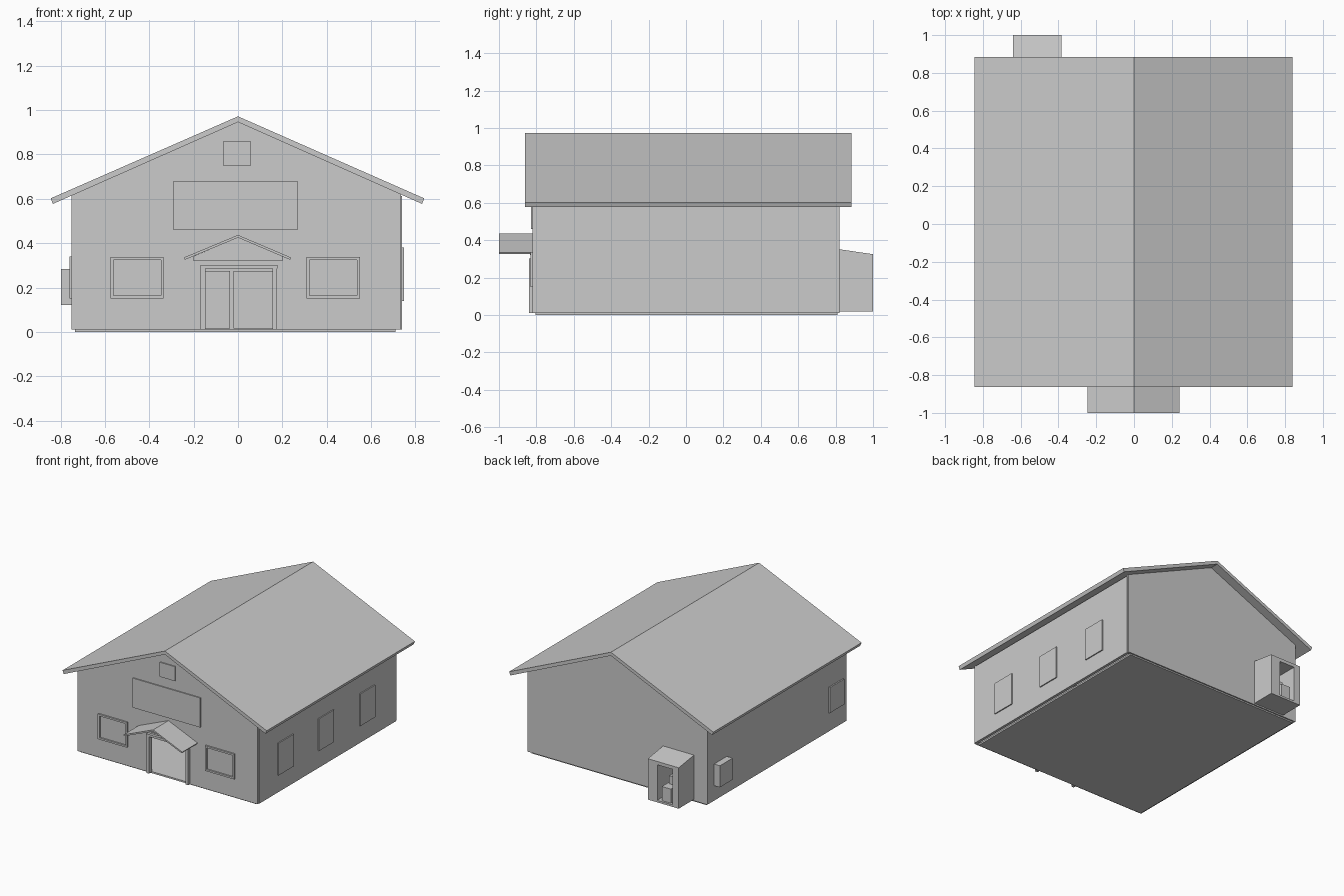
import bpy, bmesh

cube = bpy.data.objects.get("Cube")
if cube:
    bpy.data.objects.remove(cube, do_unlink=True)

grey = bpy.data.materials.new("plain_grey")
grey.use_nodes = True
COLOUR = (0.6, 0.6, 0.6, 1)
grey.diffuse_color = COLOUR
grey.node_tree.nodes["Principled BSDF"].inputs["Base Color"].default_value = COLOUR


def prism(name, outline, lo, hi, axis="y"):
    """Extrude an outline along y (outline in x, z) or x (outline in y, z)."""
    bm = bmesh.new()
    place = (lambda p: (p[0], lo, p[1])) if axis == "y" else (lambda p: (lo, p[0], p[1]))
    face = bm.faces.new([bm.verts.new(place(p)) for p in outline])
    grown = bmesh.ops.extrude_face_region(bm, geom=[face], use_keep_orig=True)
    verts = [v for v in grown["geom"] if isinstance(v, bmesh.types.BMVert)]
    step = (0, hi - lo, 0) if axis == "y" else (hi - lo, 0, 0)
    bmesh.ops.translate(bm, verts=verts, vec=step)
    bmesh.ops.recalc_face_normals(bm, faces=bm.faces)
    mesh = bpy.data.meshes.new(name)
    bm.to_mesh(mesh)
    bm.free()
    mesh.materials.append(grey)
    obj = bpy.data.objects.new(name, mesh)
    bpy.context.collection.objects.link(obj)
    return obj


def box(name, x, y, z):
    return prism(name, [(x[0], z[0]), (x[1], z[0]), (x[1], z[1]), (x[0], z[1])], *y)


def frame(name, x, y, z, w):
    """Four bars around a rectangle in the front plane."""
    box(name + "_bottom", x, y, (z[0], z[0] + w))
    box(name + "_top", x, y, (z[1] - w, z[1]))
    side_z = (z[0] + w, z[1] - w)
    box(name + "_right", (x[0], x[0] + w), y, side_z)
    box(name + "_left", (x[1] - w, x[1]), y, side_z)


# Floor and hollow shell
box("floor", (-0.735, 0.71), (-0.805, 0.81), (0, 0.012))
gable = [(0.735, 0.01), (0.735, 0.622), (0, 0.946), (-0.75, 0.616), (-0.75, 0.01)]
doorway = [(-0.148, 0.01), (-0.148, 0.285), (0.155, 0.285), (0.155, 0.01)]
prism("front_wall", gable + doorway, -0.82, -0.80)
prism("back_wall", gable, 0.80, 0.82)
box("right_wall", (-0.75, -0.73), (-0.80, 0.80), (0.01, 0.615))
box("left_wall", (0.72, 0.74), (-0.805, 0.805), (0.01, 0.612))

# Main roof: one bent slab
prism("roof", [(-0.845, 0.602), (0, 0.972), (0.84, 0.602), (0.83, 0.577),
               (0, 0.946), (-0.835, 0.577)], -0.862, 0.885)

# Porch roof and its small gable
prism("porch_roof", [(-0.245, 0.335), (0, 0.437), (0.24, 0.335), (0.235, 0.325),
                     (0, 0.425), (-0.24, 0.325)], -1.0, -0.815)
prism("porch_gable", [(-0.2, 0.32), (0.2, 0.32), (0.2, 0.341), (0, 0.426),
                      (-0.2, 0.341)], -0.835, -0.815)

# Door surround
for side, x in (("right", (-0.168, -0.147)), ("left", (0.155, 0.176))):
    box("door_post_" + side, x, (-0.84, -0.815), (0.01, 0.285))
box("door_header", (-0.17, 0.178), (-0.84, -0.815), (0.285, 0.302))

# Inner partition with double doors
box("partition", (-0.73, 0.72), (0.2, 0.215), (0.012, 0.6))
for side, x in (("right", (-0.15, -0.035)), ("left", (-0.02, 0.155))):
    box("inner_door_" + side, x, (0.19, 0.2), (0.015, 0.275))
for i, x in enumerate([(-0.11, -0.04), (-0.015, 0.025), (0.09, 0.15)]):
    box(f"inner_door_panel_{i}", x, (0.184, 0.19), (0.055, 0.24))

# Front windows, sign board and gable vent
for side, x in (("right", (-0.575, -0.335)), ("left", (0.31, 0.55))):
    frame("front_window_" + side, x, (-0.832, -0.815), (0.15, 0.338), 0.013)
box("sign_board", (-0.29, 0.268), (-0.828, -0.815), (0.46, 0.68))
box("gable_vent", (-0.068, 0.058), (-0.828, -0.815), (0.75, 0.858))

# Side windows
for i, y in enumerate([(-0.59, -0.41), (-0.112, 0.065), (0.373, 0.55)]):
    box(f"left_window_{i}", (0.735, 0.748), y, (0.14, 0.38))
box("right_window", (-0.76, -0.745), (-0.78, -0.61), (0.15, 0.34))

# Utility box on the right side
box("utility_box", (-0.798, -0.745), (0.59, 0.74), (0.122, 0.283))

# Back booth: sloping hood with an opening and a unit inside
hood = [(0.815, 0.02), (1.0, 0.02), (1.0, 0.325), (0.815, 0.352)]
prism("booth_right_cheek", hood, -0.64, -0.588, "x")
prism("booth_left_cheek", hood, -0.463, -0.385, "x")
prism("booth_top", [(0.815, 0.30), (1.0, 0.30)] + hood[2:], -0.588, -0.463, "x")
box("booth_floor", (-0.588, -0.463), (0.815, 1.0), (0.02, 0.035))
box("booth_unit", (-0.565, -0.49), (0.83, 0.985), (0.035, 0.14))
box("booth_unit_top", (-0.55, -0.505), (0.83, 0.92), (0.14, 0.2))
